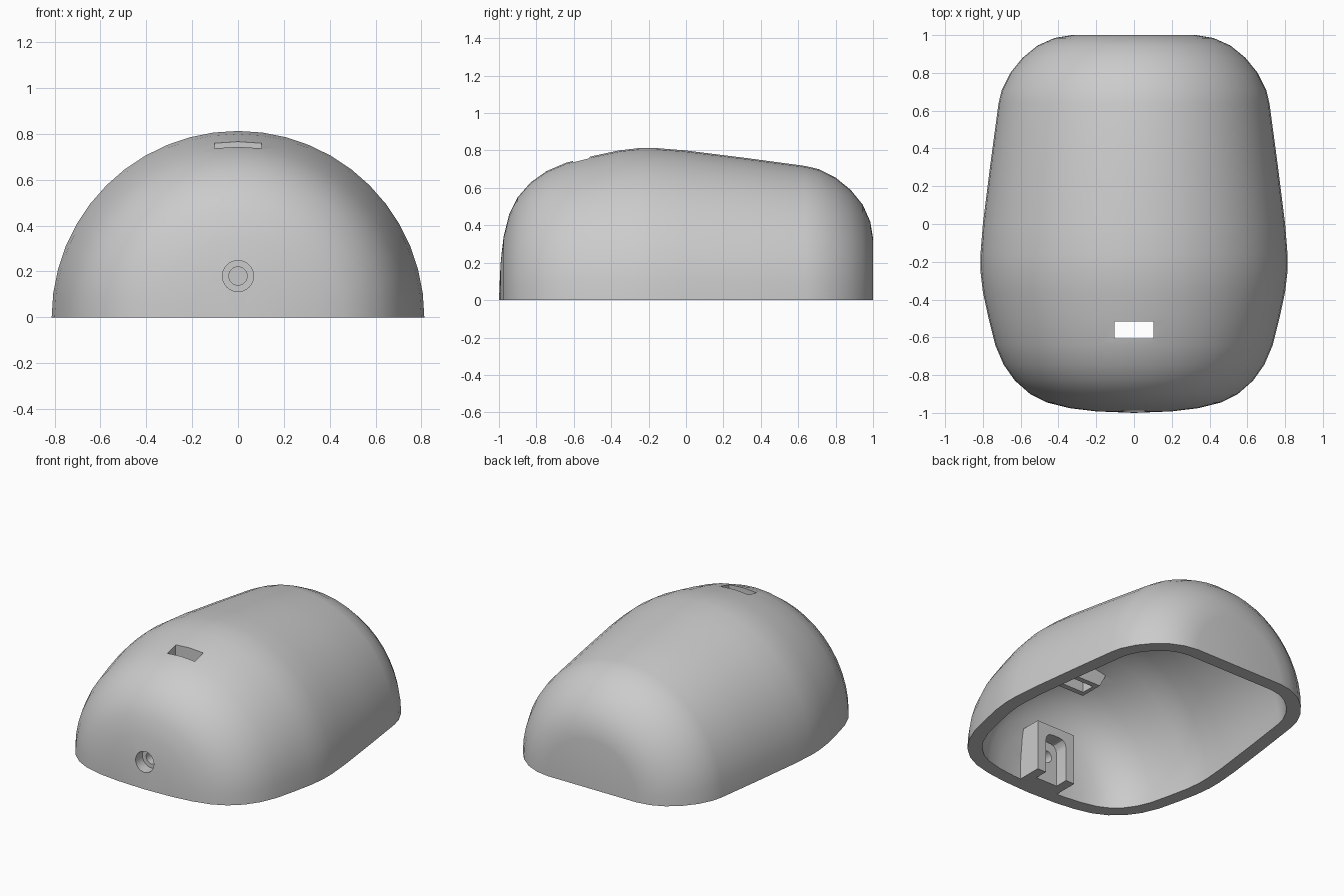
import bpy, bmesh
from math import pi, cos, sin, radians
from mathutils import Vector, Matrix

if "Cube" in bpy.data.objects:
    bpy.data.objects.remove(bpy.data.objects["Cube"], do_unlink=True)

WALL = 0.09
STEPS = 24

grey = bpy.data.materials.new("matte grey")
grey.use_nodes = True
colour = (0.6, 0.6, 0.6, 1)
grey.diffuse_color = colour
grey.node_tree.nodes["Principled BSDF"].inputs["Base Color"].default_value = colour


def make_object(name, bm):
    bmesh.ops.recalc_face_normals(bm, faces=bm.faces)
    mesh = bpy.data.meshes.new(name)
    bm.to_mesh(mesh)
    bm.free()
    mesh.materials.append(grey)
    obj = bpy.data.objects.new(name, mesh)
    bpy.context.collection.objects.link(obj)
    return obj


def prism(name, outline, y0, y1):
    """Extrude an (x, z) outline along y."""
    bm = bmesh.new()
    face = bm.faces.new([bm.verts.new((x, y0, z)) for x, z in outline])
    ext = bmesh.ops.extrude_face_region(bm, geom=[face])
    moved = [g for g in ext["geom"] if isinstance(g, bmesh.types.BMVert)]
    bmesh.ops.translate(bm, verts=moved, vec=(0, y1 - y0, 0))
    return make_object(name, bm)


def box(name, half, z0, z1, y0, y1):
    return prism(name, [(-half, z0), (half, z0), (half, z1), (-half, z1)], y0, y1)


def disc(radius, z, count=32):
    return [(radius * cos(2 * pi * i / count), z + radius * sin(2 * pi * i / count))
            for i in range(count)]


def combine(target, tool, operation):
    mod = target.modifiers.new(operation.lower(), "BOOLEAN")
    mod.operation = operation
    mod.solver = "EXACT"
    mod.object = tool
    bpy.ops.object.select_all(action="DESELECT")
    bpy.context.view_layer.objects.active = target
    target.select_set(True)
    bpy.ops.object.modifier_apply(modifier=mod.name)
    bpy.data.objects.remove(tool, do_unlink=True)


# Half-round shell: outer profile (radius, y) and its inward offset
outer = [Vector(p) for p in (
    (0, -1), (0.2, -0.992), (0.34, -0.975), (0.46, -0.945), (0.55, -0.9),
    (0.63, -0.83), (0.69, -0.745), (0.735, -0.64), (0.77, -0.5), (0.8, -0.36),
    (0.813, -0.25), (0.813, -0.16), (0.8, 0), (0.76, 0.32), (0.717, 0.64),
    (0.7, 0.71), (0.655, 0.8), (0.59, 0.88), (0.51, 0.945), (0.42, 0.985),
    (0.33, 1), (0, 1))]
inner = []
for i, p in enumerate(outer):
    d = (outer[min(i + 1, len(outer) - 1)] - outer[max(i - 1, 0)]).normalized()
    q = p + WALL * Vector((-d.y, d.x))
    inner.append(Vector((0, p.y - WALL * (1 if p.y > 0 else -1))) if p.x == 0 else q)

bm = bmesh.new()
rims = ([], [])
for line in (outer, inner):
    rings = []
    for r, y in line:
        if r == 0:
            rings.append([bm.verts.new((0, y, 0))] * (STEPS + 1))
        else:
            rings.append([bm.verts.new((r * cos(pi * k / STEPS), y,
                                        r * sin(pi * k / STEPS) if 0 < k < STEPS else 0))
                          for k in range(STEPS + 1)])
    for a, b in zip(rings, rings[1:]):
        for k in range(STEPS):
            bm.faces.new(list(dict.fromkeys((a[k], a[k + 1], b[k + 1], b[k]))))
    rims[0].append([ring[0] for ring in rings])
    rims[1].append([ring[-1] for ring in rings])
# Flat rim strips along both sides
for out_line, in_line in rims:
    for i in range(len(out_line) - 1):
        bm.faces.new((out_line[i], out_line[i + 1], in_line[i + 1], in_line[i]))
shell = make_object("half_round_shell", bm)

# Inside blocks: screw boss at the front and tapered slot collar under the top
combine(shell, box("screw_boss", 0.145, 0, 0.34, -0.93, -0.74), "UNION")
collar = [(-0.13, 0.57), (0.13, 0.57), (0.2, 0.7), (-0.2, 0.7)]
combine(shell, prism("slot_collar", collar, -0.64, -0.48), "UNION")

# Arched nut pocket, open at the bottom
arch = [(-0.08, -0.05), (0.08, -0.05)]
arch += [(0.03 + 0.05 * cos(a), 0.23 + 0.05 * sin(a)) for a in (0, pi / 6, pi / 3, pi / 2)]
arch += [(-0.03 - 0.05 * cos(a), 0.23 + 0.05 * sin(a)) for a in (pi / 2, pi / 3, pi / 6, 0)]
combine(shell, prism("pocket_cutter", arch, -0.83, -0.7), "DIFFERENCE")

# Stepped screw hole and strap slot
combine(shell, prism("counterbore_cutter", disc(0.068, 0.18), -1.1, -0.92), "DIFFERENCE")
combine(shell, prism("screw_hole_cutter", disc(0.04, 0.18), -1.1, -0.8), "DIFFERENCE")
combine(shell, box("slot_cutter", 0.103, 0.4, 1, -0.605, -0.515), "DIFFERENCE")

bpy.ops.object.select_all(action="DESELECT")
shell.select_set(True)
bpy.context.view_layer.objects.active = shell
bpy.ops.object.shade_smooth_by_angle(angle=radians(30))
